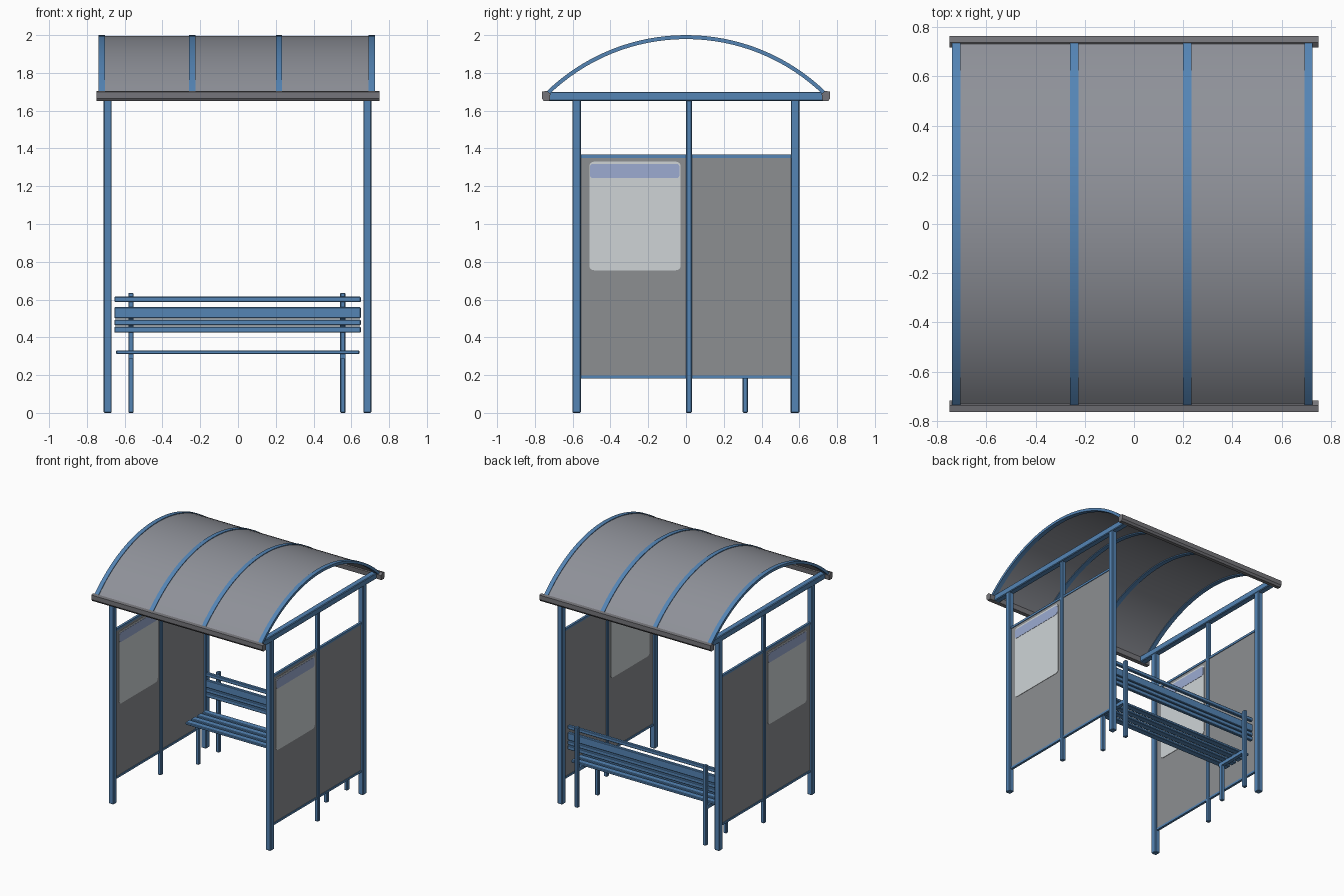
import bpy, bmesh, math

if "Cube" in bpy.data.objects:
    bpy.data.objects.remove(bpy.data.objects["Cube"])


def material(name, rgb):
    m = bpy.data.materials.new(name)
    lin = [c / 12.92 if c <= 0.04045 else ((c + 0.055) / 1.055) ** 2.4 for c in rgb]
    m.diffuse_color = (*lin, 1)
    m.use_nodes = True
    m.node_tree.nodes["Principled BSDF"].inputs["Base Color"].default_value = m.diffuse_color
    return m


BLUE = material("blue_paint", (0.33, 0.52, 0.71))
ROOF = material("roof_grey", (0.56, 0.57, 0.60))
GUTTER = material("gutter_grey", (0.46, 0.46, 0.48))
PANEL = material("panel_grey", (0.55, 0.56, 0.57))
POSTER = material("poster_pale", (0.81, 0.83, 0.84))
BAND = material("poster_band_blue", (0.61, 0.67, 0.82))


def finish(name, bm, mat):
    bmesh.ops.recalc_face_normals(bm, faces=bm.faces)
    me = bpy.data.meshes.new(name)
    bm.to_mesh(me)
    bm.free()
    me.materials.append(mat)
    ob = bpy.data.objects.new(name, me)
    bpy.context.collection.objects.link(ob)
    return ob


def box(name, x, y, z, mat=BLUE, bevel=0.0):
    """Box from (min, max) pairs on each axis."""
    bm = bmesh.new()
    bmesh.ops.create_cube(bm, size=1)
    for v in bm.verts:
        v.co = [(r[0] + r[1]) / 2 + c * (r[1] - r[0]) for r, c in zip((x, y, z), v.co)]
    if bevel:
        bmesh.ops.bevel(bm, geom=bm.edges[:], offset=bevel, segments=1, affect='EDGES')
    return finish(name, bm, mat)


def extrude_x(name, profile, x0, x1, mat):
    """Prism along x from a (y, z) profile."""
    bm = bmesh.new()
    face = bm.faces.new([bm.verts.new((x0, y, z)) for y, z in profile])
    new = bmesh.ops.extrude_face_region(bm, geom=[face])["geom"]
    bmesh.ops.translate(bm, vec=(x1 - x0, 0, 0),
                        verts=[g for g in new if isinstance(g, bmesh.types.BMVert)])
    return finish(name, bm, mat)


def arch(name, x0, x1, r_in, r_out, half, mat, n=32):
    """Curved strip about the roof axis, smooth along the curve."""
    bm = bmesh.new()
    rings = []
    for i in range(n + 1):
        a = half * (2 * i / n - 1)
        rings.append([bm.verts.new((x, r * math.sin(a), AXIS_Z + r * math.cos(a)))
                      for x, r in ((x0, r_in), (x1, r_in), (x1, r_out), (x0, r_out))])
    for p, q in zip(rings, rings[1:]):
        for k in range(4):
            bm.faces.new((p[k], p[(k + 1) % 4], q[(k + 1) % 4], q[k]))
    bm.faces.new(rings[0])
    bm.faces.new(rings[-1])
    ob = finish(name, bm, mat)
    bpy.context.view_layer.objects.active = ob
    ob.select_set(True)
    bpy.ops.object.shade_smooth_by_angle(angle=math.radians(30))
    ob.select_set(False)


def rounded(y0, y1, z0, z1, r, n=4):
    pts = []
    for cy, cz, s in ((y1 - r, z1 - r, 0), (y0 + r, z1 - r, 90),
                      (y0 + r, z0 + r, 180), (y1 - r, z0 + r, 270)):
        for i in range(n + 1):
            a = math.radians(s + 90 * i / n)
            pts.append((cy + r * math.cos(a), cz + r * math.sin(a)))
    return pts


# Curved roof sheet and its four ribs
R = 1.063
AXIS_Z = 2.0 - R
HALF = math.asin(0.745 / R)
arch("roof_sheet", -0.735, 0.725, R - 0.014, R - 0.005, HALF, ROOF)
for i, x in enumerate((-0.722, -0.243, 0.217, 0.709)):
    arch(f"roof_rib_{i + 1}", x - 0.017, x + 0.017, R - 0.021, R, HALF, BLUE)

# Gutters along the front and back eaves
for name, s in (("front_gutter", -1), ("back_gutter", 1)):
    prof = [(0.722, 1.652), (0.752, 1.65), (0.763, 1.665), (0.763, 1.70),
            (0.738, 1.705), (0.718, 1.69)]
    extrude_x(name, [(s * y, z) for y, z in prof], -0.75, 0.75, GUTTER)

# The two side walls
for side, cx in (("left", -0.69), ("right", 0.685)):
    for pos, y0, y1 in (("front", -0.602, -0.557), ("middle", 0.0, 0.031),
                        ("back", 0.555, 0.60)):
        w = 0.015 if pos == "middle" else 0.021
        box(f"{side}_{pos}_post", (cx - w, cx + w), (y0, y1), (0, 1.66), bevel=0.004)
    box(f"{side}_roof_beam", (cx - 0.024, cx + 0.024), (-0.735, 0.735), (1.652, 1.70), bevel=0.005)
    for bay, y0, y1 in (("front", -0.56, 0.002), ("back", 0.029, 0.558)):
        box(f"{side}_{bay}_panel", (cx - 0.004, cx + 0.004), (y0, y1), (0.19, 1.355), PANEL)
        for rail, z0, z1 in (("lower", 0.181, 0.197), ("upper", 1.350, 1.367)):
            box(f"{side}_{bay}_{rail}_rail", (cx - 0.009, cx + 0.009), (y0, y1), (z0, z1))
    # Pale poster with a blue band on both faces of the front bay
    for face, s in (("outer", 1), ("inner", -1)):
        if cx < 0:
            s = -s
        a = cx + s * 0.003
        extrude_x(f"{side}_{face}_poster", rounded(-0.512, -0.028, 0.755, 1.33, 0.025),
                  a, cx + s * 0.007, POSTER)
        extrude_x(f"{side}_{face}_poster_band", rounded(-0.508, -0.035, 1.243, 1.318, 0.015),
                  a, cx + s * 0.009, BAND)

# Bench legs and seat brackets
for side, cx in (("left", -0.567), ("right", 0.555)):
    xr = (cx - 0.014, cx + 0.014)
    box(f"{side}_bench_back_leg", xr, (0.553, 0.583), (0, 0.635), bevel=0.004)
    box(f"{side}_bench_front_leg", xr, (0.30, 0.327), (0, 0.312), bevel=0.004)
    box(f"{side}_seat_bracket", xr, (0.29, 0.56), (0.285, 0.313))

# Seat slats
for i in range(4):
    y = 0.262 + i * 0.07
    box(f"seat_slat_{i + 1}", (-0.645, 0.642), (y, y + 0.05), (0.311, 0.331), bevel=0.004)

# Backrest slats and top rail
for i, (z0, z1) in enumerate(((0.425, 0.457), (0.463, 0.494), (0.50, 0.56), (0.587, 0.616))):
    box(f"backrest_slat_{i + 1}", (-0.655, 0.65), (0.53, 0.555), (z0, z1), bevel=0.004)
